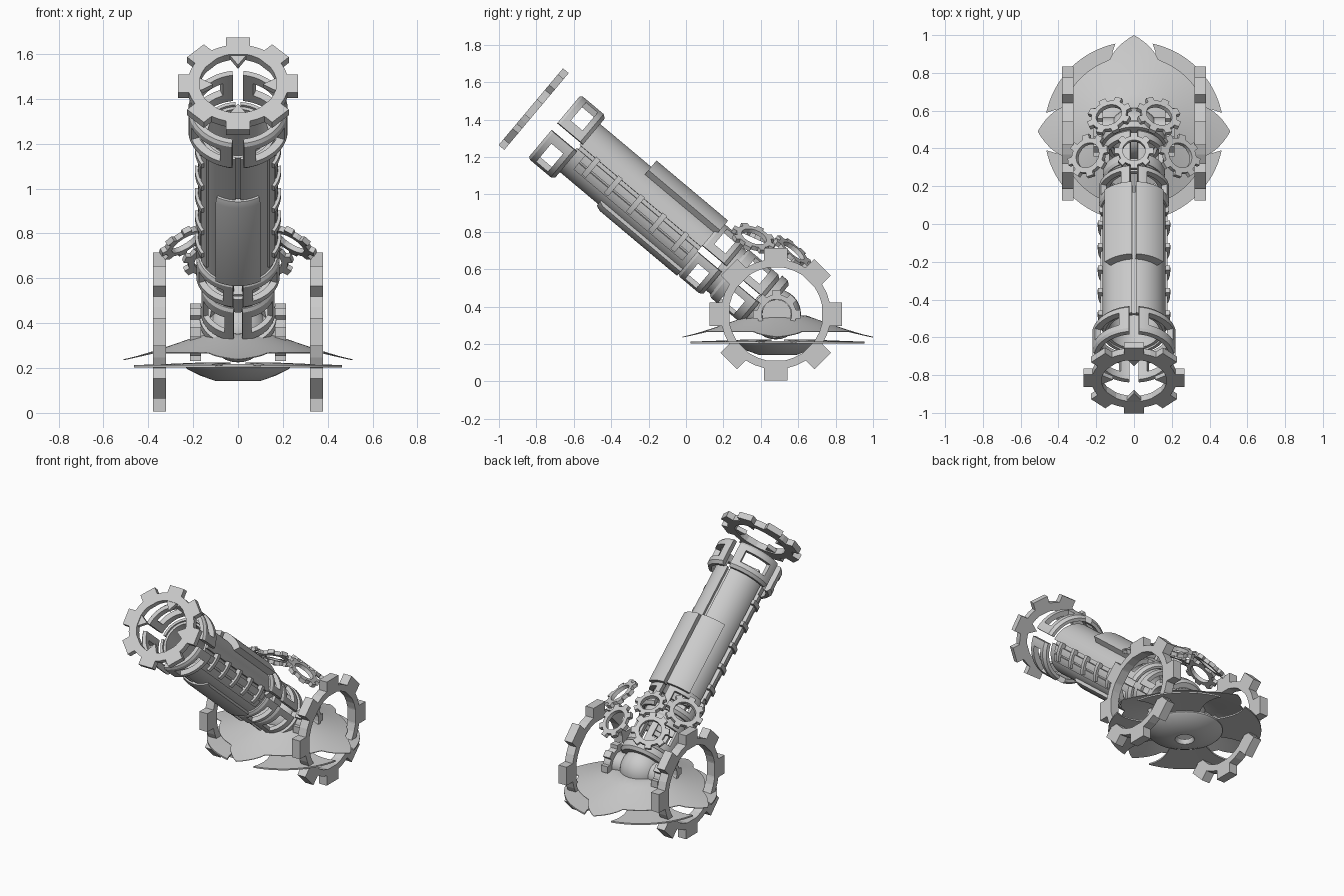
import bpy, bmesh, math
from math import sin, cos, pi, radians, asin
from mathutils import Matrix, Vector

if "Cube" in bpy.data.objects:
    bpy.data.objects.remove(bpy.data.objects["Cube"])

grey = bpy.data.materials.new("light_grey")
grey.diffuse_color = (0.6, 0.6, 0.6, 1)
grey.use_nodes = True
grey.node_tree.nodes["Principled BSDF"].inputs["Base Color"].default_value = grey.diffuse_color

# Barrel frame: local z runs along the bore, local y is the barrel's upper side
PIVOT = Vector((0, 0.48, 0.37))
EL = radians(40)
BARREL = Matrix.Translation(PIVOT) @ Matrix(((1, 0, 0, 0), (0, sin(EL), -cos(EL), 0),
                                             (0, cos(EL), sin(EL), 0), (0, 0, 0, 1)))
I4 = Matrix.Identity(4)


def finish(name, bm, M, smooth=True):
    bmesh.ops.transform(bm, matrix=M, verts=bm.verts)
    loose = [v for v in bm.verts if not v.link_faces]
    bmesh.ops.delete(bm, geom=loose, context='VERTS')
    bmesh.ops.recalc_face_normals(bm, faces=bm.faces)
    me = bpy.data.meshes.new(name)
    bm.to_mesh(me)
    bm.free()
    me.materials.append(grey)
    ob = bpy.data.objects.new(name, me)
    bpy.context.collection.objects.link(ob)
    if smooth:
        bpy.ops.object.select_all(action='DESELECT')
        ob.select_set(True)
        bpy.context.view_layer.objects.active = ob
        bpy.ops.object.shade_smooth_by_angle(angle=radians(30))
    return ob


def slab(name, pos, ni, nj, M=I4, wrap=False, hole=lambda i, j: False, smooth=True):
    """Thick sheet from pos(i, j, side); cells where hole() is true stay open."""
    bm = bmesh.new()
    na = ni if wrap else ni + 1
    V = [[[bm.verts.new(pos(i, j, k)) for k in (0, 1)] for j in range(nj + 1)] for i in range(na)]
    cells = {(i, j) for i in range(ni) for j in range(nj) if not hole(i, j)}
    for i, j in cells:
        c = [(i, j), ((i + 1) % na, j), ((i + 1) % na, j + 1), (i, j + 1)]
        for k in (0, 1):
            bm.faces.new([V[a][b][k] for a, b in c])
        nxt = [(i, j - 1), ((i + 1) % ni if wrap else i + 1, j), (i, j + 1),
               ((i - 1) % ni if wrap else i - 1, j)]
        for e in range(4):
            if nxt[e] not in cells:
                (a, b), (p, q) = c[e], c[(e + 1) % 4]
                bm.faces.new([V[a][b][0], V[p][q][0], V[p][q][1], V[a][b][1]])
    return finish(name, bm, M, smooth)


def shell(name, prof, thick, a0, a1, window=None, n=16):
    """Curved plate round the bore; prof is (distance, radius), angles from the top."""
    full = a1 - a0 >= 360

    def pos(i, j, k):
        a = radians(a0 + (a1 - a0) * i / n)
        s, r = prof[j]
        r = r if k == 0 else prof[len(prof) // 2][1] - thick
        return (r * sin(a), r * cos(a), s)
    hole = (lambda i, j: window[0] <= i < window[1] and j == window[2]) if window else (lambda i, j: False)
    return slab(name, pos, n, len(prof) - 1, BARREL, full, hole)


def gear(name, R, root, bore, t, tooth, M, n=8, spikes=False):
    bm = bmesh.new()
    out = []
    for q in range(n):
        c = 2 * pi * q / n
        a, b = asin(tooth / 2 / R), asin(tooth / 2 / root)
        out += [(root, c - b), (R, c - a), (R, c + a), (root, c + b),
                (root, c + b + (2 * pi / n - 2 * b) / 2)]
    ring = []
    for k, (r, a) in enumerate(out):
        ring.append([bm.verts.new((rr * sin(a), rr * cos(a), z))
                     for rr in (r, bore) for z in (-t / 2, t / 2)])
    for k in range(len(ring)):
        A, B = ring[k], ring[(k + 1) % len(ring)]
        for p, q in ((0, 1), (1, 3), (3, 2), (2, 0)):
            bm.faces.new([A[p], B[p], B[q], A[q]])
    # inward sight points
    for q in range(4 if spikes else 0):
        rot = Matrix.Rotation(q * pi / 2, 3, 'Z')
        lo, hi = [[bm.verts.new(rot @ Vector((x, y, z))) for x, y in
                   ((-.045, bore + .01), (.045, bore + .01), (0, bore - .06))] for z in (-t / 3, t / 3)]
        bm.faces.new(lo)
        bm.faces.new(hi)
        for e in range(3):
            f = (e + 1) % 3
            bm.faces.new([lo[e], lo[f], hi[f], hi[e]])
    return finish(name, bm, M, False)


def facing(loc, normal):
    return Matrix.Translation(loc) @ Vector(normal).to_track_quat('Z', 'Y').to_matrix().to_4x4()


# Muzzle gear floating ahead of the bore
gear("muzzle_gear", .273, .225, .172, .04, .105, BARREL @ Matrix.Translation((0, 0, 1.69)), spikes=True)

# Windowed quarter collars: muzzle, breech and tail
for label, s0, s1, R, th in (("muzzle", 1.366, 1.545, .222, .035), ("breech", .36, .53, .187, .03),
                             ("tail", .10, .33, .165, .025)):
    L = s1 - s0
    prof = [(s0, R - .015), (s0 + .02, R), (s0 + .28 * L, R), (s0 + .74 * L, R),
            (s1 - .015, R), (s1, R - .01)]
    for q in range(4):
        shell(f"{label}_collar", prof, th, 90 * q + 7, 90 * q + 83, (3, 13, 2))

# Barrel: inner tube and four outer quarters
shell("inner_tube", [(.53, .15), (1.37, .15)], .015, 0, 360, n=48)
shell("breech_neck", [(.30, .15), (.39, .15)], .02, 0, 360, n=48)
for q in range(4):
    shell("barrel_quarter", [(.53, .168), (1.38, .168)], .016, 90 * q + 4, 90 * q + 86)
# Raised upper plates, lower plate, side strips and brackets
for side in (1, -1):
    a, b = sorted((side * 3, side * 47))
    shell("upper_plate", [(.51, .212), (1.01, .212)], .045, a, b)
    for lo, hi in ((94, 108), (112, 128)):
        a, b = sorted((side * lo, side * hi))
        shell("side_strip", [(.56, .178), (1.32, .178)], .015, a, b, n=5)
    for k in range(5):
        a, b = sorted((side * 84, side * 122))
        s = .62 + .155 * k
        shell("side_bracket", [(s, .192), (s + .03, .192)], .03, a, b, n=8)
shell("lower_plate", [(.53, .19), (1.07, .19), (1.1, .178)], .03, 148, 212)

# Tail flange, ball and cross axle
shell("tail_flange", [(.04, .155), (.06, .172), (.10, .172)], .05, 0, 360, n=48)
bm = bmesh.new()
bmesh.ops.create_uvsphere(bm, u_segments=32, v_segments=16, radius=.135)
finish("tail_ball", bm, Matrix.Translation(PIVOT + Vector((0, 0, -.01))))
bm = bmesh.new()
bmesh.ops.create_cone(bm, cap_ends=True, segments=32, radius1=.078, radius2=.078, depth=.36)
finish("axle", bm, facing((0, .485, .36), (1, 0, 0)))

# Wheel gears and inner side gears
ROT_X = Matrix.Rotation(pi / 2, 4, 'Y')
for side in (1, -1):
    gear("wheel_gear", .36, .295, .252, .06, .125, Matrix.Translation((side * .35, .48, .36)) @ ROT_X)
    gear("axle_gear", .13, .105, .08, .05, .045, Matrix.Translation((side * .19, .485, .36)) @ ROT_X)
    # Small gears fanned over the breech
    gear("outer_fan_gear", .122, .098, .07, .025, .04, facing((side * .24, .36, .765), (side * .5, .32, .8)))
    gear("rear_fan_gear", .122, .098, .07, .025, .04, facing((side * .13, .57, .69), (side * .28, .62, .72)))
gear("centre_fan_gear", .105, .084, .06, .025, .035, facing((0, .385, .77), (0, .4, .9)))

# Base: upper four-pointed dish
BASE = Matrix.Translation((0, .49, 0))


def off_axis(a):
    d = a % (pi / 2)
    return min(d, pi / 2 - d)


def dish(i, j, k):
    a = 2 * pi * i / 96
    r = (.40 + .11 * max(0, 1 - off_axis(a) / .33) ** .85) * (.02 + .98 * j / 10)
    z = .235 + .115 * min(1, (.51 - r) / .36) ** 1.15
    return (r * cos(a), r * sin(a), z + (.004 if k == 0 else 0))


slab("upper_dish", dish, 96, 10, BASE, True)

# Base: four horned lower petals
for q in range(4):
    def petal(i, j, k, q=q):
        t = j / 8
        r = .16 + .315 * t
        half = radians(26 + 7 * (2 * t - 1) ** 2)
        a = pi / 4 + q * pi / 2 + half * (2 * i / 16 - 1)
        return (r * cos(a), r * sin(a), (.225 if k == 0 else .215) - .012 * t)
    slab("lower_petal", petal, 16, 8, BASE)

# Base: underside bowl with a small hole
bowl_prof = [(.235, .205), (.225, .195), (.165, .165), (.10, .142), (.06, .142), (.05, .16)]
slab("bowl", lambda i, j, k: (bowl_prof[j][0] * cos(2 * pi * i / 48), bowl_prof[j][0] * sin(2 * pi * i / 48),
                              bowl_prof[j][1] + .012 * k), 48, 5, BASE, True)
